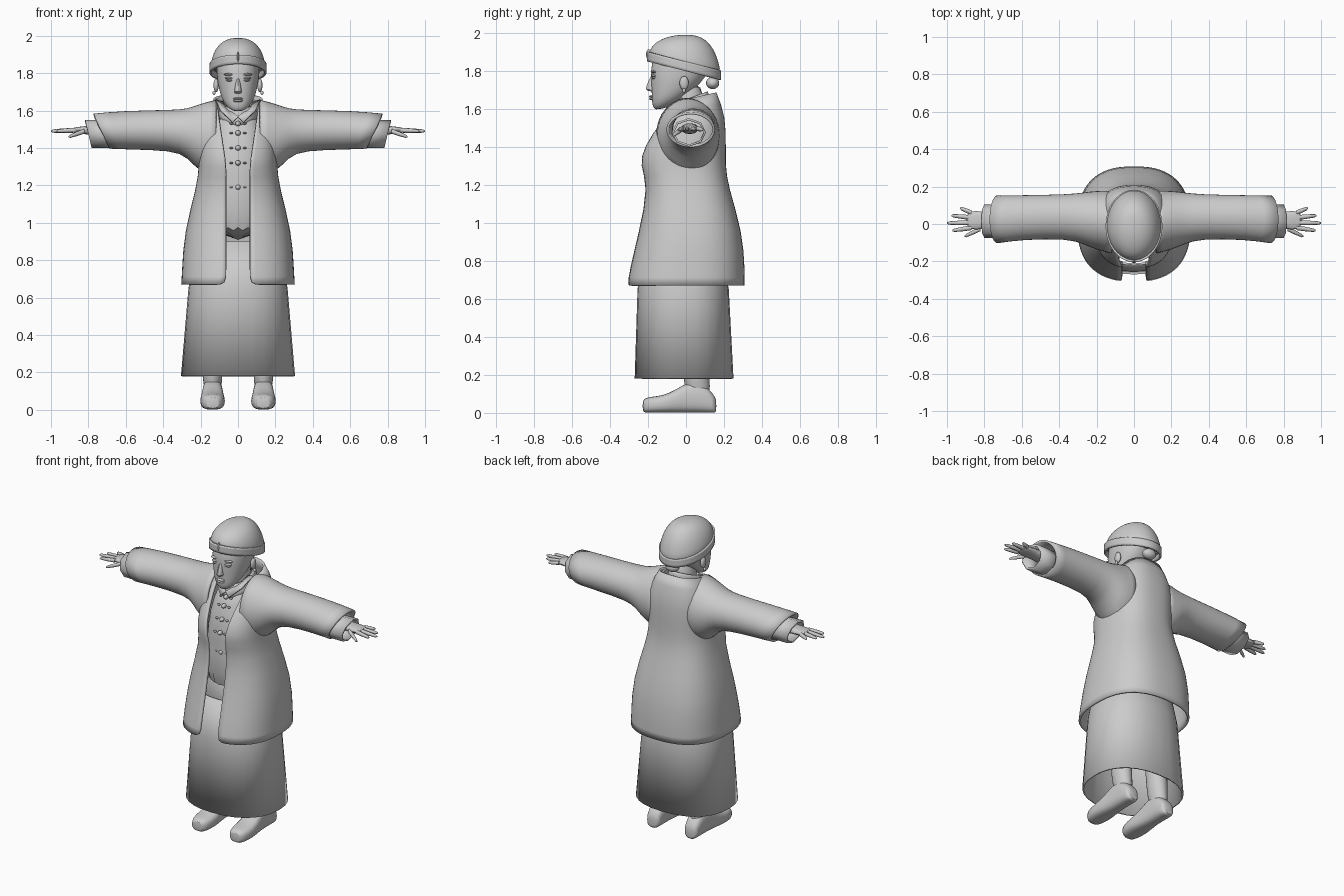
import bpy, bmesh, math
from mathutils import Matrix

cube = bpy.data.objects.get("Cube")
if cube:
    bpy.data.objects.remove(cube, do_unlink=True)

grey = bpy.data.materials.new("plain_grey")
tone = (.6, .6, .6, 1)
grey.diffuse_color = tone
grey.use_nodes = True
grey.node_tree.nodes["Principled BSDF"].inputs["Base Color"].default_value = tone


def finish(name, bm, mirror=False, smooth_levels=0, cloth=0, sharp_angle=40):
    """Turn a bmesh into a shaded object with its modifiers."""
    mesh = bpy.data.meshes.new(name)
    bm.to_mesh(mesh)
    bm.free()
    mesh.materials.append(grey)
    part = bpy.data.objects.new(name, mesh)
    bpy.context.collection.objects.link(part)
    bpy.ops.object.select_all(action='DESELECT')
    part.select_set(True)
    bpy.context.view_layer.objects.active = part
    bpy.ops.object.shade_smooth_by_angle(angle=math.radians(sharp_angle))
    if smooth_levels:
        modifier = part.modifiers.new("smooth", 'SUBSURF')
        modifier.levels = modifier.render_levels = smooth_levels
    if cloth:
        modifier = part.modifiers.new("cloth", 'SOLIDIFY')
        modifier.thickness = cloth
        modifier.offset = -1
    if mirror:
        part.modifiers.new("mirror", 'MIRROR')


def oval(at, u, v, wide, tall, tilt=0, gap=0):
    """Section by its centre and half sizes."""
    return dict(at=at, u=u, v=v, wide=wide, tall=tall, tilt=tilt, gap=gap)


def girth(z, half, front, back, tilt=0, gap=0):
    """Level section centred on x, by its half width, front and back."""
    return oval(z, 0, (front + back) / 2, half, (back - front) / 2, tilt, gap)


def loft(name, sections, axis='z', sides=20, power=2, capped=True, **options):
    """Skin rounded sections along an axis; a gap leaves the front open."""
    bm = bmesh.new()
    rings = []
    split = any(s['gap'] for s in sections)
    for s in sections:
        start = math.asin((s['gap'] / s['wide']) ** (power / 2))
        ring = []
        for i in range(sides + split):
            angle = start + 2 * (math.pi - start) * i / sides
            sine, cosine = math.sin(angle), math.cos(angle)
            du = math.copysign(abs(sine) ** (2 / power), sine) * s['wide']
            dv = -math.copysign(abs(cosine) ** (2 / power), cosine) * s['tall']
            along, u, v = s['at'] + s['tilt'] * dv, s['u'] + du, s['v'] + dv
            spot = {'x': (along, u, v), 'y': (u, along, v), 'z': (u, v, along)}[axis]
            ring.append(bm.verts.new(spot))
        rings.append(ring)
    count = len(rings[0])
    for low, high in zip(rings, rings[1:]):
        for i in range(count - split):
            j = (i + 1) % count
            bm.faces.new((low[i], low[j], high[j], high[i]))
    if capped:
        bm.faces.new(rings[0])
        bm.faces.new(rings[-1])
        bmesh.ops.recalc_face_normals(bm, faces=bm.faces)
    finish(name, bm, **options)


def ball(name, centre, radii, **options):
    bm = bmesh.new()
    shape = Matrix.Translation(centre) @ Matrix.Diagonal((*radii, 1))
    bmesh.ops.create_uvsphere(bm, u_segments=16, v_segments=10, radius=1, matrix=shape)
    finish(name, bm, **options)


# Skirt and blouse
loft("skirt", [girth(z=.18, half=.305, front=-.27, back=.25),
               girth(z=.65, half=.265, front=-.255, back=.225),
               girth(z=.9, half=.22, front=-.22, back=.18)],
     sides=28, power=2.3, capped=False, cloth=.01)
waist, bust = (1.2, -.17), (1.3, -.19)
throat = (1.6, -.08)
blouse_line = [(.9, -.22), waist, bust, (1.5, -.14), throat]
blouse_halves = [.2, .17, .17, .14, .09]
loft("blouse", [girth(z, half, front, back=half) for (z, front), half
                in zip(blouse_line, blouse_halves)], power=2.3, smooth_levels=1)

# Buttons with a loop on each side, set on the blouse front
for z in (1.19, 1.32, 1.4, 1.48, 1.53):
    for low, high in zip(blouse_line, blouse_line[1:]):
        if low[0] <= z <= high[0]:
            share = (z - low[0]) / (high[0] - low[0])
            y = low[1] + share * (high[1] - low[1])
    ball("button", (0, y, z), (.014, .018, .014))
    ball("button_loops", (.036, y, z), (.009, .009, .006), mirror=True)

# Blouse collar and its folded flaps
loft("blouse_collar", [girth(z, half, front=-half - .015, back=half + .025, tilt=.38)
                       for z, half in ((1.57, .105), (1.62, .1), (1.65, .09))],
     sides=24, capped=False, smooth_levels=1, cloth=.01)
bm = bmesh.new()
flap = [(0, -.13, 1.57), (.03, -.14, 1.54), (.09, -.1, 1.6),
        (.12, -.02, 1.66), (.08, -.01, 1.65), (.06, -.08, 1.61)]
bm.faces.new([bm.verts.new(corner) for corner in flap])
bmesh.ops.triangulate(bm, faces=bm.faces)
finish("collar_flaps", bm, mirror=True, cloth=.008)


# Open coat, parting wider and tilting forward towards the neck
def coat_band(z, half, front, back):
    return girth(z, half, front, back, tilt=max(0, z - 1.5) * 1.4,
                 gap=.065 + max(0, z - 1.3) * .14)


loft("coat", [coat_band(z=.67, half=.305, front=-.31, back=.31),
              coat_band(z=.75, half=.3, front=-.3, back=.31),
              coat_band(z=.95, half=.29, front=-.25, back=.3),
              coat_band(z=1.2, half=.22, front=-.2, back=.22),
              coat_band(z=1.3, half=.21, front=-.25, back=.21),
              coat_band(z=1.4, half=.21, front=-.23, back=.21),
              coat_band(z=1.55, half=.2, front=-.14, back=.21),
              coat_band(z=1.66, half=.13, front=-.07, back=.16)],
     sides=32, power=2.5, capped=False, smooth_levels=1, cloth=.014)

# Sleeves with slanted ends, and the cuffs inside them
loft("sleeves", [oval(.12, u=.01, v=1.46, wide=.17, tall=.2),
                 oval(.2, u=.02, v=1.45, wide=.16, tall=.19),
                 oval(.27, u=.03, v=1.48, wide=.14, tall=.13),
                 oval(.35, u=.04, v=1.495, wide=.12, tall=.11),
                 oval(.6, u=.035, v=1.495, wide=.12, tall=.105, tilt=.2),
                 oval(.73, u=.025, v=1.49, wide=.13, tall=.095, tilt=.45)],
     'x', capped=False, smooth_levels=1, cloth=.014, mirror=True)
loft("cuffs", [oval(x, u=.015, v=1.475, wide=.09, tall=.075, tilt=.23) for x in (.64, .8)],
     'x', sides=8, capped=False, cloth=.012, sharp_angle=25, mirror=True)

# Hands, with fingers spread in a fan
loft("palms", [oval(x, u=.02, v=1.495, wide=wide, tall=tall) for x, wide, tall
               in ((.68, .05, .035), (.79, .04, .025), (.84, .055, .02), (.9, .045, .012))],
     'x', sides=12, power=2.5, smooth_levels=1, mirror=True)


def finger(name, root, tip):
    sections = []
    for share, radius in ((0, .013), (.5, .012), (.9, .009), (1, .004)):
        x, y, z = (a + (b - a) * share for a, b in zip(root, tip))
        sections.append(oval(x, y, z, radius, radius))
    loft(name, sections, 'x', sides=8, mirror=True, sharp_angle=60)


tips = {"index": .97, "middle": 1, "ring": .975, "little": .93}
for place, (label, reach) in enumerate(tips.items()):
    finger(label + "_fingers", root=(.87, -.02 + place * .027, 1.495),
           tip=(reach, -.035 + place * .04, 1.49))
finger("thumbs", root=(.82, -.025, 1.49), tip=(.905, -.066, 1.46))

# Legs and shoes
stance = .136
loft("legs", [oval(z, u=stance, v=y, wide=wide, tall=.07) for z, y, wide
              in ((.07, .07, .048), (.2, .05, .055), (.4, .04, .07), (.75, .02, .07))],
     sides=14, smooth_levels=1, mirror=True)
shoe_line = [(-.23, .035, .07), (-.2, .06, .085), (-.12, .07, .09), (-.05, .06, .125),
             (.02, .055, .17), (.09, .053, .16), (.145, .048, .1), (.16, .03, .07)]
loft("shoes", [oval(y, u=stance, v=top / 2, wide=wide, tall=top / 2)
               for y, wide, top in shoe_line],
     'y', sides=16, power=2.8, smooth_levels=1, mirror=True)

# Head and neck
loft("neck", [girth(z, half=.065, front=-.07, back=.09) for z in (1.52, 1.62, 1.74)],
     smooth_levels=1)
loft("head", [girth(z=1.6, half=.03, front=-.16, back=-.09, tilt=.2),
              girth(z=1.62, half=.055, front=-.17, back=-.04, tilt=.25),
              girth(z=1.65, half=.08, front=-.18, back=.01, tilt=.25),
              girth(z=1.7, half=.1, front=-.18, back=.07, tilt=.2),
              girth(z=1.8, half=.12, front=-.19, back=.13),
              girth(z=1.9, half=.11, front=-.17, back=.12),
              girth(z=1.95, half=.05, front=-.09, back=.05)],
     sides=24, power=2.2, smooth_levels=1)

# Face and ears
loft("nose", [girth(z, half, front, back=-.15) for z, half, front
              in ((1.69, .018, -.195), (1.7, .023, -.215), (1.72, .017, -.21), (1.79, .01, -.18))],
     sides=10, smooth_levels=1)
for label, z in (("upper", 1.664), ("lower", 1.652)):
    ball(label + "_lip", (0, -.177, z), (.026, .018, .007))
for label, z, half in (("eyes", 1.762, .02), ("eyelids", 1.773, .026), ("brows", 1.793, .032)):
    ball(label, (.044, -.168, z), (half, .014, .007), mirror=True)
ball("ears", (.117, -.01, 1.735), (.014, .024, .036), mirror=True)
ball("earrings", (.128, -.01, 1.695), (.009, .009, .011), mirror=True)
ball("hair_bun", (0, .14, 1.735), (.045, .035, .032))

# Head covering: a tilted dome with a folded band and front pleat
dome = []
for step in range(7):
    angle = math.pi / 2 * step / 6.5
    shrink = math.cos(angle) ** .8
    dome.append(girth(z=1.81 + .18 * math.sin(angle), half=.15 * shrink,
                      front=-.2 * shrink, back=.185 * shrink, tilt=-.25 * shrink ** 3))
loft("cap", dome, sides=28, smooth_levels=1, cloth=.012)
loft("cap_band", [girth(z, half=.153, front=-.206, back=.185, tilt=-.25)
                  for z in (1.8, 1.83, 1.85)],
     sides=28, capped=False, smooth_levels=1, cloth=.012)
ball("cap_pleat", (0, -.198, 1.885), (.006, .012, .028))
